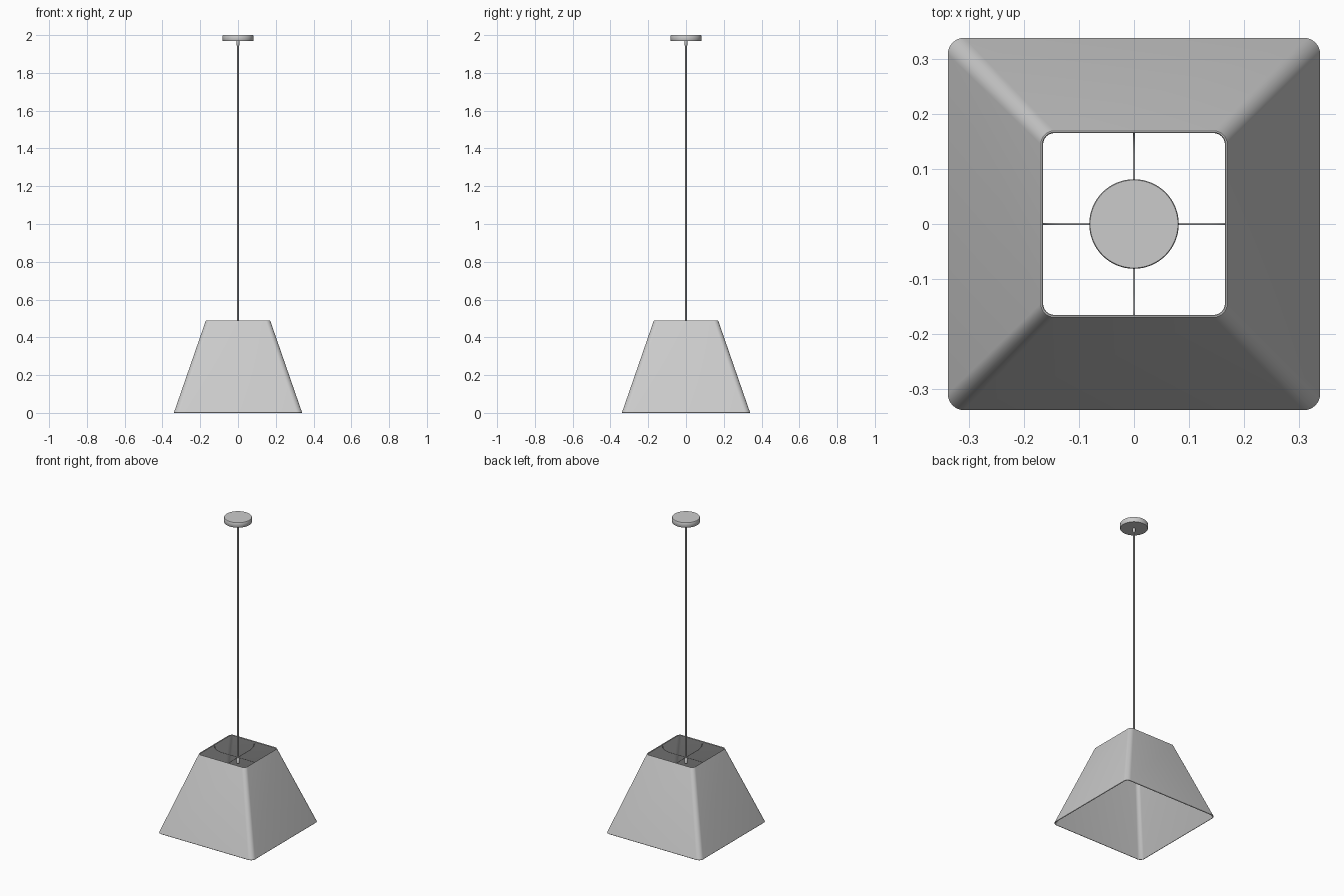
import bpy, bmesh, math
from mathutils import Vector

if "Cube" in bpy.data.objects:
    bpy.data.objects.remove(bpy.data.objects["Cube"])


def finish(name, bm, angle=40):
    bmesh.ops.recalc_face_normals(bm, faces=bm.faces)
    me = bpy.data.meshes.new(name)
    bm.to_mesh(me)
    bm.free()
    ob = bpy.data.objects.new(name, me)
    bpy.context.collection.objects.link(ob)
    bpy.ops.object.select_all(action='DESELECT')
    ob.select_set(True)
    bpy.context.view_layer.objects.active = ob
    bpy.ops.object.shade_smooth_by_angle(angle=math.radians(angle))
    return ob


def rounded_square(half, radius, z, steps=8):
    pts = []
    for k in range(4):
        mid = math.pi / 4 + k * math.pi / 2
        cx = math.copysign(half - radius, math.cos(mid))
        cy = math.copysign(half - radius, math.sin(mid))
        for i in range(steps + 1):
            a = (k + i / steps) * math.pi / 2
            pts.append((cx + radius * math.cos(a), cy + radius * math.sin(a), z))
    return pts


def bridge(bm, rings, closed):
    n = len(rings[0])
    for j in range(len(rings) if closed else len(rings) - 1):
        a, b = rings[j], rings[(j + 1) % len(rings)]
        for i in range(n):
            bm.faces.new((a[i], a[(i + 1) % n], b[(i + 1) % n], b[i]))


def lathe(name, profile, segs=48):
    bm = bmesh.new()
    rings = [[bm.verts.new((r * math.cos(math.tau * i / segs),
                            r * math.sin(math.tau * i / segs), z))
              for i in range(segs)] for r, z in profile]
    bridge(bm, rings, False)
    bm.faces.new(rings[0])
    bm.faces.new(rings[-1])
    return finish(name, bm)


# Tapered square shade: thin wall with a softly rounded top lip
bm = bmesh.new()
sections = [(0.339, 0.030, 0.002), (0.171, 0.025, 0.487), (0.1695, 0.024, 0.490),
            (0.167, 0.022, 0.490), (0.1655, 0.021, 0.487), (0.334, 0.026, 0.002),
            (0.335, 0.026, 0.0), (0.338, 0.029, 0.0)]
rings = [[bm.verts.new(p) for p in rounded_square(*s)] for s in sections]
bridge(bm, rings, True)
finish("shade", bm)

# Ceiling canopy, strain relief, cord and holder
lathe("canopy", [(0.080, 1.968), (0.0815, 1.970), (0.0815, 1.998), (0.080, 2.0)], 64)
lathe("cord_grip", [(0.005, 1.942), (0.008, 1.946), (0.008, 1.970)], 24)
lathe("cord", [(0.0045, 0.44), (0.0045, 1.96)], 16)
lathe("cord_holder", [(0.007, 0.41), (0.010, 0.413), (0.010, 0.440), (0.005, 0.447)], 24)

# Four wire arms dropping from the top rim and bending to the centre
for k, side in enumerate(("right", "back", "left", "front")):
    path = [Vector((0.168, 0, 0.484))]
    for i in range(9):
        t = i / 8 * math.pi / 2
        path.append(Vector((0.125 + 0.043 * math.cos(t), 0, 0.482 - 0.032 * math.sin(t))))
    path.append(Vector((0, 0, 0.45)))
    bm = bmesh.new()
    rings = []
    for i, p in enumerate(path):
        d = (path[min(i + 1, len(path) - 1)] - path[max(i - 1, 0)]).normalized()
        n = Vector((-d.z, 0, d.x))
        rings.append([bm.verts.new(p + 0.002 * (n * math.cos(math.tau * j / 8)
                      + Vector((0, 1, 0)) * math.sin(math.tau * j / 8))) for j in range(8)])
    bridge(bm, rings, False)
    bm.faces.new(rings[0])
    bm.faces.new(rings[-1])
    arm = finish("shade_arm_" + side, bm, 60)
    arm.rotation_euler.z = k * math.pi / 2
